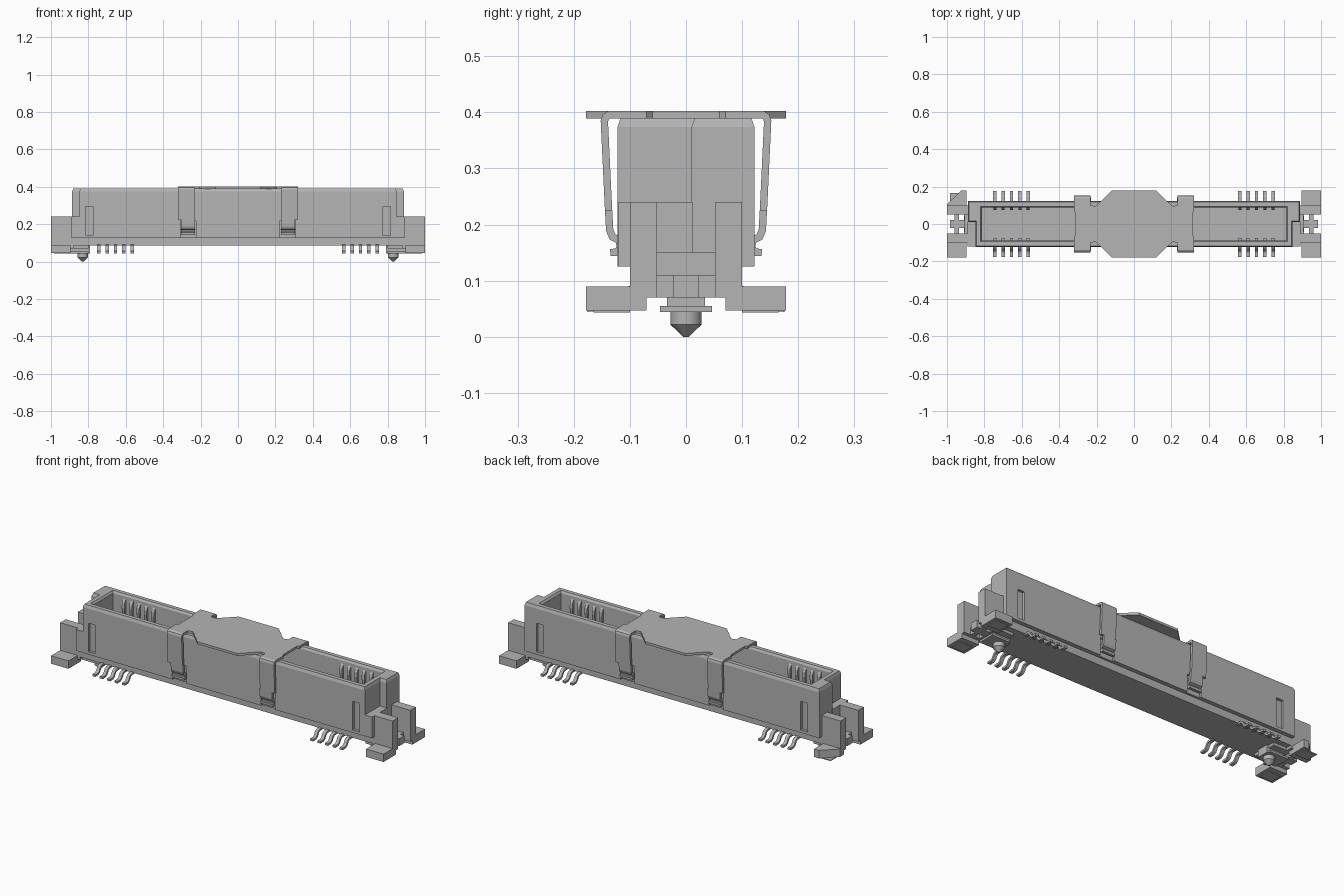
import bpy, bmesh, math
from mathutils import Vector

cube = bpy.data.objects.get("Cube")
if cube:
    bpy.data.objects.remove(cube, do_unlink=True)

GREY = (0.46, 0.46, 0.46, 1)
mat = bpy.data.materials.new("grey")
mat.use_nodes = True
mat.diffuse_color = GREY
mat.node_tree.nodes["Principled BSDF"].inputs["Base Color"].default_value = GREY


def finish(name, bm):
    bmesh.ops.recalc_face_normals(bm, faces=bm.faces)
    me = bpy.data.meshes.new(name)
    bm.to_mesh(me)
    bm.free()
    me.materials.append(mat)
    ob = bpy.data.objects.new(name, me)
    bpy.context.collection.objects.link(ob)
    return ob


def prism(name, pts, lo, hi, axis="z", inset=0.0, drop=0.0):
    """Extrude a 2D outline along z (x, y points) or x (y, z points).
    Optionally chamfer the upper rim of a z prism."""
    bm = bmesh.new()
    put = (lambda p, t: (p[0], p[1], t)) if axis == "z" else (lambda p, t: (t, p[0], p[1]))
    a = [bm.verts.new(put(p, lo)) for p in pts]
    b = [bm.verts.new(put(p, hi)) for p in pts]
    bm.faces.new(a)
    top = bm.faces.new(b)
    for i in range(len(pts)):
        j = (i + 1) % len(pts)
        bm.faces.new((a[i], a[j], b[j], b[i]))
    bmesh.ops.recalc_face_normals(bm, faces=bm.faces)
    if inset:
        bmesh.ops.inset_region(bm, faces=[top], thickness=inset, depth=0)
        for v in bm.verts:
            if v not in top.verts and abs(v.co.z - hi) < 1e-6:
                v.co.z -= drop
    return finish(name, bm)


def box(name, x0, x1, y0, y1, z0, z1):
    return prism(name, [(x0, y0), (x1, y0), (x1, y1), (x0, y1)], z0, z1)


def mbox(name, sx, sy, x0, x1, y0, y1, z0, z1):
    xs, ys = sorted((sx * x0, sx * x1)), sorted((sy * y0, sy * y1))
    return box(name, *xs, *ys, z0, z1)


def ribbon(path, t):
    """Closed outline of a bent strip of thickness t along a 2D path."""
    p = [Vector(q) for q in path]
    left, right = [], []
    for i, q in enumerate(p):
        d0 = (q - p[max(i - 1, 0)]).normalized()
        d1 = (p[min(i + 1, len(p) - 1)] - q).normalized()
        d = (d0 + d1).normalized()
        k = 1 / max(0.6, d.dot(d1 if d1.length else d0))
        n = Vector((-d.y, d.x)) * t / 2 * k
        left.append(q + n)
        right.append(q - n)
    return left + right[::-1]


def cut(target, cutters):
    for c in cutters:
        m = target.modifiers.new("cut", "BOOLEAN")
        m.operation, m.solver, m.object = "DIFFERENCE", "EXACT", c
        bpy.context.view_layer.objects.active = target
        bpy.ops.object.modifier_apply(modifier=m.name)
        bpy.data.objects.remove(c, do_unlink=True)


# Housing shell: stepped ends, chamfered rim
shell = prism("housing", [(-0.848, -0.122), (0.848, -0.122), (0.848, 0.01), (0.887, 0.01),
                          (0.887, 0.122), (-0.887, 0.122), (-0.887, 0.01), (-0.848, 0.01)],
              0.125, 0.39, inset=0.008, drop=0.016)
cutters = [box("cavity_cut", -0.812, 0.812, -0.088, 0.088, 0.16, 0.5)]
rim = box("rim_cut", -0.824, 0.824, -0.098, 0.098, 0.376, 0.396)
for v in rim.data.vertices:      # taper the mouth of the socket
    if v.co.z < 0.38:
        v.co.x *= 0.81 / 0.824
        v.co.y *= 0.086 / 0.098
cutters.append(rim)
for sx in (-1, 1):
    for sy in (-1, 1):
        # Side wall pockets and clip grooves
        cutters.append(mbox("pocket_cut", sx, sy, 0.775, 0.815, 0.108, 0.2, 0.14, 0.295))
        cutters.append(mbox("groove_cut", sx, sy, 0.225, 0.308, 0.112, 0.2, 0.1, 0.22))
cut(shell, cutters)

# Base under the shell
box("base", -0.887, 0.887, -0.10, 0.10, 0.085, 0.13)

# Ends: ledges, posts, feet, retention brackets, locating pegs
for sx, side in ((-1, "right"), (1, "left")):
    mbox(side + "_end_ledge", sx, 1, 0.84, 0.89, -0.12, 0.012, 0.125, 0.24)
    mbox(side + "_end_block", sx, 1, 0.80, 0.905, -0.07, 0.07, 0.07, 0.15)
    mbox(side + "_bracket", sx, 1, 0.90, 0.985, -0.022, 0.022, 0.07, 0.11)
    mbox(side + "_bracket_bar", sx, 1, 0.935, 0.96, -0.054, 0.054, 0.07, 0.11)
    mbox(side + "_bracket_plate", sx, 1, 0.80, 0.91, -0.046, 0.046, 0.044, 0.055)
    mbox(side + "_peg_block", sx, 1, 0.79, 0.895, -0.034, 0.034, 0.044, 0.087)
    for sy, face in ((-1, "front"), (1, "back")):
        tag = side + "_" + face
        mbox(tag + "_post", sx, sy, 0.88, 1.0, 0.052, 0.10, 0.07, 0.24)
        if sx < 0 < sy:
            pts = [(-0.895, 0.07), (-0.895, 0.178), (-0.925, 0.178), (-1, 0.105), (-1, 0.07)]
            prism(tag + "_foot", pts, 0.047, 0.09)
        else:
            mbox(tag + "_foot", sx, sy, 0.895, 1.0, 0.07, 0.178, 0.047, 0.09)
        mbox(tag + "_solder_pad", sx, sy, 0.91, 0.985, 0.10, 0.165, 0.043, 0.048)
    # Peg: short cylinder with a cone tip
    bm = bmesh.new()
    rings = []
    for r, z in ((0.028, 0.05), (0.028, 0.022), (0.005, 0.0)):
        rings.append([bm.verts.new((sx * 0.83 + r * math.cos(i * math.pi / 12),
                                    r * math.sin(i * math.pi / 12), z)) for i in range(24)])
    bm.faces.new(rings[0])
    bm.faces.new(rings[2])
    for a, b in zip(rings, rings[1:]):
        for i in range(24):
            j = (i + 1) % 24
            bm.faces.new((a[i], a[j], b[j], b[i]))
    peg = finish(side + "_peg", bm)
    bpy.ops.object.select_all(action="DESELECT")
    peg.select_set(True)
    bpy.context.view_layer.objects.active = peg
    bpy.ops.object.shade_smooth_by_angle(angle=math.radians(30))

# Terminals: bent solder leads outside and contact blades in the socket
lead = [(0.09, 0.085), (0.118, 0.084), (0.128, 0.078), (0.14, 0.058), (0.15, 0.051), (0.176, 0.05)]
blade = [(0.086, 0.15), (0.098, 0.15), (0.098, 0.365), (0.088, 0.365), (0.076, 0.345),
         (0.074, 0.32), (0.08, 0.29)]
for sx in (-1, 1):
    for sy in (-1, 1):
        for i in range(5):
            x = sx * (0.566 + 0.0445 * i)
            flip = lambda pts: [(sy * p[0], p[1]) for p in pts]
            prism("solder_lead", ribbon(flip(lead), 0.011), x - 0.009, x + 0.009, "x")
            prism("contact", flip(blade), x - 0.008, x + 0.008, "x")

# Pick-up cap: flat plate with an octagonal centre
quarter = [(0.322, 0.07), (0.322, 0.13), (0.233, 0.13), (0.233, 0.10), (0.205, 0.095), (0.12, 0.178)]
half = quarter + [(-x, y) for x, y in quarter[::-1]]
waist = [(0.312, 0.06)]
upper = waist + half + [(-0.312, 0.06)]
prism("cap_plate", upper + [(x, -y) for x, y in upper[::-1]], 0.389, 0.402)

# Cap clips: wide upper arm, narrow hooked lower arm
arm = [(0.125, 0.3955), (0.137, 0.3955), (0.143, 0.392), (0.1455, 0.384), (0.138, 0.225)]
hook = [(0.138, 0.226), (0.136, 0.19), (0.131, 0.178), (0.119, 0.172), (0.117, 0.16),
        (0.122, 0.151), (0.135, 0.15)]
for sx in (-1, 1):
    for sy in (-1, 1):
        flip = lambda pts: [(sy * p[0], p[1]) for p in pts]
        for name, pts, x0, x1 in (("clip_arm", arm, 0.233, 0.322), ("clip_hook", hook, 0.23, 0.304)):
            lo, hi = sorted((sx * x0, sx * x1))
            prism(name, ribbon(flip(pts), 0.013), lo, hi, "x")
